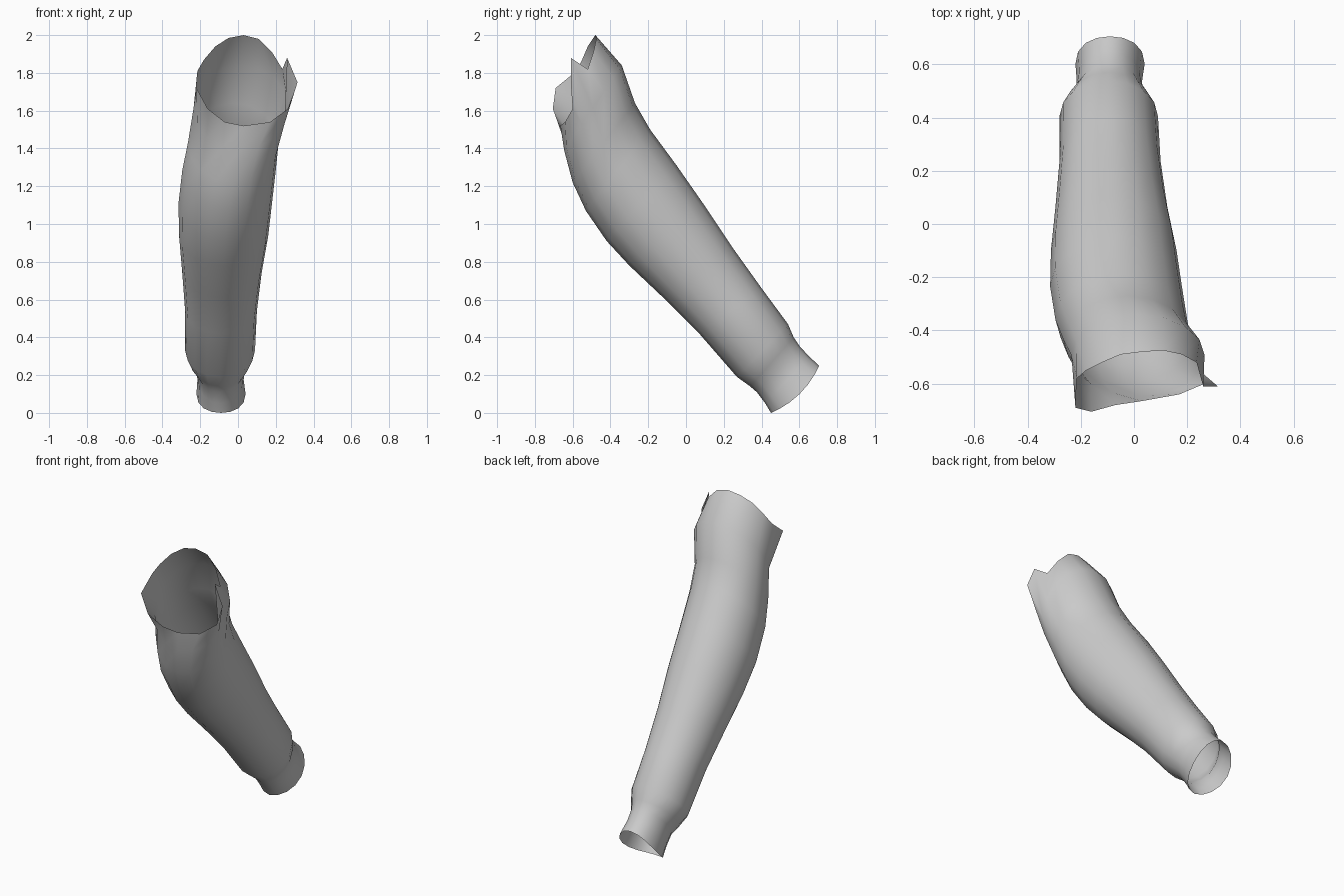
import bpy, bmesh, math
from mathutils import Vector

SIDES = 16

# Sleeve sections: back (y, z), front (y, z), left x, right x
SECTIONS = [
    (-0.34, 1.84, -0.645, 1.39, -0.235, 0.265),
    (-0.27, 1.64, -0.60, 1.22, -0.265, 0.215),
    (-0.19, 1.50, -0.53, 1.07, -0.295, 0.20),
    (-0.05, 1.31, -0.42, 0.91, -0.315, 0.18),
    (0.10, 1.095, -0.30, 0.78, -0.312, 0.16),
    (0.25, 0.87, -0.12, 0.61, -0.295, 0.125),
    (0.40, 0.66, 0.07, 0.42, -0.28, 0.10),
    (0.54, 0.47, 0.27, 0.19, -0.28, 0.09),
    (0.57, 0.40, 0.34, 0.14, -0.25, 0.06),
    (0.60, 0.355, 0.375, 0.11, -0.22, 0.035),
    (0.65, 0.30, 0.42, 0.05, -0.215, 0.03),
    (0.705, 0.25, 0.45, 0.0, -0.22, 0.04),
]

# Uneven upper rim, from the back round by the right side
RIM = [
    (0.03, -0.48, 2.0), (0.11, -0.475, 1.98), (0.18, -0.49, 1.91),
    (0.235, -0.52, 1.82), (0.26, -0.61, 1.88), (0.315, -0.61, 1.75),
    (0.265, -0.60, 1.61), (0.17, -0.64, 1.54), (0.03, -0.665, 1.52),
    (-0.07, -0.68, 1.54), (-0.16, -0.705, 1.61), (-0.22, -0.69, 1.72),
    (-0.215, -0.58, 1.81), (-0.18, -0.55, 1.87), (-0.12, -0.52, 1.94),
    (-0.05, -0.49, 1.985),
]


def ring(by, bz, fy, fz, xl, xr, bow=0.0):
    """Tilted oval; bow pushes its sides along the sleeve axis."""
    back, front = Vector((0, by, bz)), Vector((0, fy, fz))
    mid, half = (back + front) / 2, (back - front) / 2
    pts = []
    for i in range(SIDES):
        a = 2 * math.pi * i / SIDES
        p = mid + half * math.cos(a)
        p.x = (xl + xr) / 2 + (xr - xl) / 2 * math.sin(a)
        p += Vector((0, 0.7, -0.7)) * bow * math.sin(a) ** 2
        pts.append(p)
    return pts


# Open tube: upper rim, body, narrow cuff with a bowed hem
last = len(SECTIONS) - 1
rings = [RIM] + [ring(*s, bow=0.035 if i == last else 0)
                 for i, s in enumerate(SECTIONS)]
bm = bmesh.new()
loops = [[bm.verts.new(p) for p in r] for r in rings]
for a, b in zip(loops, loops[1:]):
    for i in range(SIDES):
        j = (i + 1) % SIDES
        bm.faces.new((a[i], a[j], b[j], b[i])).smooth = True
bmesh.ops.recalc_face_normals(bm, faces=bm.faces)

# Normals must point away from the sleeve axis
bm.normal_update()
probe = loops[5][0]
if probe.normal.dot(probe.co - loops[5][SIDES // 2].co) < 0:
    bmesh.ops.reverse_faces(bm, faces=bm.faces)

mesh = bpy.data.meshes.new("sleeve")
bm.to_mesh(mesh)
bm.free()
sleeve = bpy.data.objects.new("sleeve", mesh)
bpy.context.collection.objects.link(sleeve)
